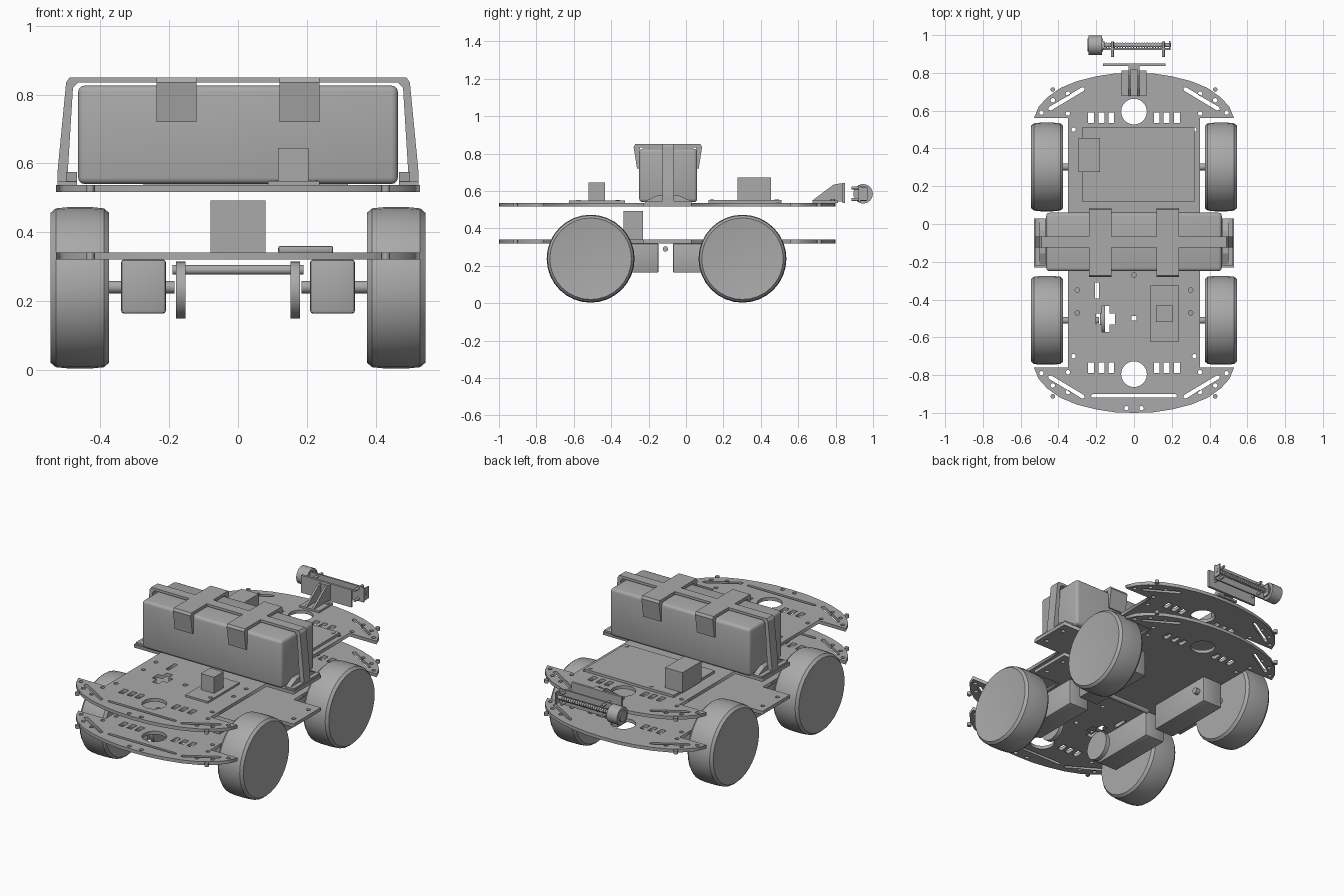
import bpy, bmesh, math
from mathutils import Matrix, Vector

if "Cube" in bpy.data.objects:
    bpy.data.objects.remove(bpy.data.objects["Cube"], do_unlink=True)

grey = bpy.data.materials.new("plain grey")
grey.use_nodes = True
tone = (0.4, 0.4, 0.4, 1)
grey.diffuse_color = tone
grey.node_tree.nodes["Principled BSDF"].inputs["Base Color"].default_value = tone


def finish(name, bm, smooth=False):
    bmesh.ops.recalc_face_normals(bm, faces=bm.faces)
    me = bpy.data.meshes.new(name)
    bm.to_mesh(me)
    bm.free()
    ob = bpy.data.objects.new(name, me)
    bpy.context.collection.objects.link(ob)
    me.materials.append(grey)
    if smooth:
        bpy.ops.object.select_all(action='DESELECT')
        ob.select_set(True)
        bpy.context.view_layer.objects.active = ob
        bpy.ops.object.shade_smooth_by_angle(angle=math.radians(35))
    return ob


def box(name, x, y, z, bevel=0, segments=2):
    bm = bmesh.new()
    bmesh.ops.create_cube(bm, size=1)
    for v in bm.verts:
        v.co = [(a + b) / 2 + c * (b - a) for (a, b), c in zip((x, y, z), v.co)]
    if bevel:
        bmesh.ops.bevel(bm, geom=bm.edges[:], offset=bevel, segments=segments,
                        profile=0.5, affect='EDGES')
    return finish(name, bm, bevel > 0)


def rod(name, x, y, z, radius, axis='X', sides=20):
    """Cylinder along an axis; the coordinate on that axis is a range."""
    span = {'X': x, 'Y': y, 'Z': z}[axis]
    mid = [sum(c) / 2 if isinstance(c, tuple) else c for c in (x, y, z)]
    turn = {'X': Matrix.Rotation(math.pi / 2, 4, 'Y'),
            'Y': Matrix.Rotation(math.pi / 2, 4, 'X'), 'Z': Matrix()}[axis]
    bm = bmesh.new()
    bmesh.ops.create_cone(bm, cap_ends=True, segments=sides, radius1=radius, radius2=radius,
                          depth=abs(span[1] - span[0]), matrix=Matrix.Translation(mid) @ turn)
    return finish(name, bm, True)


def prism(name, points, start, end, axis):
    """Extrude a closed profile along X (points are y, z) or Y (points are x, z)."""
    bm = bmesh.new()
    place = (lambda p: (start, *p)) if axis == 'X' else (lambda p: (p[0], start, p[1]))
    face = bm.faces.new([bm.verts.new(place(p)) for p in points])
    out = bmesh.ops.extrude_face_region(bm, geom=[face])
    shift = Vector((end - start, 0, 0) if axis == 'X' else (0, end - start, 0))
    bmesh.ops.translate(bm, vec=shift, verts=[v for v in out['geom'] if isinstance(v, bmesh.types.BMVert)])
    return finish(name, bm)


# Chassis plates: one outline with cut-outs, mirrored about the middle
MID = -0.1


def circle(x, y, r, n=12):
    return [(x + r * math.cos(math.tau * i / n), y + r * math.sin(math.tau * i / n)) for i in range(n)]


def rect(x, y, w, h):
    return [(x - w / 2, y - h / 2), (x + w / 2, y - h / 2), (x + w / 2, y + h / 2), (x - w / 2, y + h / 2)]


def slot(a, b, w):
    a, b = Vector(a), Vector(b)
    d = (b - a).normalized() * w / 2
    n = Vector((-d.y, d.x))
    return [tuple(p) for p in (a + n, a - d, a - n, b - n, b + d, b + n)]


quarter = [(0.53, 0.025), (0.53, 0.03), (0.35, 0.03), (0.35, 0.56), (0.53, 0.56), (0.505, 0.62),
           (0.46, 0.67), (0.39, 0.72), (0.3, 0.757), (0.2, 0.782), (0.1, 0.797)]
quarter = [(x, y - MID) for x, y in quarter]
half = quarter + [(0, 0.9)] + [(-x, y) for x, y in reversed(quarter)]
outline = [(x, y + MID) for x, y in half + [(-x, -y) for x, y in half[:]]]

holes = []
for end in (1, -1):
    def fy(y):
        return MID + end * (y - MID)
    holes.append(circle(0, fy(0.595), 0.068, 28))
    for s in (1, -1):
        for x in (0.12, 0.172, 0.228):
            holes.append(rect(s * x, fy(0.562), 0.03, 0.056))
        holes.append(slot((s * 0.445, fy(0.61)), (s * 0.27, fy(0.715)), 0.022))
        for x, y in ((0.35, 0.585), (0.35, 0.69), (0.43, 0.655), (0.43, 0.712), (0.49, 0.59), (0.32, 0.5)):
            holes.append(circle(s * x, fy(y), 0.012))
for s in (1, -1):
    for x, y in ((0.3, -0.35), (0.3, -0.47), (0.04, -0.975), (0.49, -0.03), (0.49, -0.17)):
        holes.append(circle(s * x, y, 0.012))
holes += [circle(0, -0.27, 0.012), rect(0, -0.5, 0.024, 0.024), rect(-0.195, -0.352, 0.022, 0.085),
          slot((-0.22, -0.91), (0.22, -0.91), 0.018)]
cx, cy, a, b, l, m = -0.15, -0.503, 0.02, 0.028, 0.05, 0.07
holes.append([(cx + x, cy + y) for x, y in (
    (-a, -m), (a, -m), (a, -b), (l, -b), (l, b), (a, b), (a, m), (-a, m), (-a, b), (-l, b), (-l, -b), (-a, -b))])


def plate(name, bottom, top):
    curve = bpy.data.curves.new(name, 'CURVE')
    curve.dimensions = '2D'
    curve.fill_mode = 'BOTH'
    curve.extrude = (top - bottom) / 2
    for loop in [outline] + holes:
        sp = curve.splines.new('POLY')
        sp.points.add(len(loop) - 1)
        for p, (x, y) in zip(sp.points, loop):
            p.co = (x, y, 0, 1)
        sp.use_cyclic_u = True
    curve.materials.append(grey)
    ob = bpy.data.objects.new(name, curve)
    ob.location.z = (top + bottom) / 2
    bpy.context.collection.objects.link(ob)
    bpy.ops.object.select_all(action='DESELECT')
    ob.select_set(True)
    bpy.context.view_layer.objects.active = ob
    bpy.ops.object.convert(target='MESH')


plate("lower_plate", 0.32, 0.34)
plate("upper_plate", 0.517, 0.537)


# Wheels: a lathed tyre with a shallow dished outer face
def wheel(name, side, y):
    profile = [(0.375, 0), (0.375, 0.218), (0.39, 0.231), (0.43, 0.235), (0.49, 0.235),
               (0.53, 0.231), (0.545, 0.218), (0.52, 0)]
    bm = bmesh.new()
    vs = [bm.verts.new((side * x, y, 0.238 + r)) for x, r in profile]
    es = [bm.edges.new(pair) for pair in zip(vs, vs[1:])]
    bmesh.ops.spin(bm, geom=vs + es, cent=(0, y, 0.238), axis=(1, 0, 0), angle=math.tau,
                   steps=32, use_duplicate=False)
    bmesh.ops.remove_doubles(bm, verts=bm.verts, dist=0.0005)
    finish(name, bm, True)


# Drive units: wheel, axle and gear motor; discs on the front pair
for side, word in ((1, "left"), (-1, "right")):
    for end, y, reach in (("front", -0.51, (-0.56, -0.147)), ("back", 0.302, (-0.07, 0.352))):
        tag = f"{end}_{word}"
        wheel(tag + "_wheel", side, y)
        box(tag + "_motor", sorted((side * 0.21, side * 0.34)), reach, (0.163, 0.32), 0.008)
        rod(tag + "_axle", (side * 0.185, side * 0.4), y, 0.24, 0.018)
    rod(f"{word}_encoder_disc", (side * 0.153, side * 0.18), -0.505, 0.232, 0.083, sides=28)
rod("cross_rod", (-0.19, 0.19), -0.11, 0.29, 0.014)

# Battery case with its long strap, feet and two hooked cross straps
box("battery_case", (-0.465, 0.465), (-0.25, 0.06), (0.54, 0.826), 0.018, 3)
arch = [(0.525, 0.537), (0.525, 0.575), (0.5, 0.835), (0.49, 0.85)]
inner = [(0.465, 0.835), (0.48, 0.82), (0.495, 0.575), (0.495, 0.537)]
prism("long_strap", arch + [(-x, z) for x, z in reversed(arch)] + [(-x, z) for x, z in reversed(inner)]
      + inner, -0.125, -0.065, 'Y')
for side, word in ((1, "left"), (-1, "right")):
    prism(word + "_strap_foot", [(-0.22, 0.537), (-0.22, 0.545), (-0.155, 0.575), (-0.035, 0.575),
                                 (0.03, 0.545), (0.03, 0.537)], side * 0.468, side * 0.5, 'X')
    box(word + "_foot_plate", sorted((side * 0.468, side * 0.525)), (-0.22, 0.03), (0.535, 0.547))
    hook = [(0.165, 0.72), (0.183, 0.835), (0.175, 0.85)]
    lip = [(0.15, 0.832), (0.155, 0.72)]
    ring = hook + [(-u, z) for u, z in reversed(hook)] + [(-u, z) for u, z in reversed(lip)] + lip
    prism(word + "_cross_strap", [(u - 0.097, z) for u, z in ring], side * 0.12, side * 0.237, 'X')

# Circuit boards and their blocks
box("main_board", (-0.275, 0.32), (0.12, 0.51), (0.535, 0.552))
box("main_board_block", (-0.295, -0.18), (0.275, 0.455), (0.55, 0.672))
for x, y in ((-0.11, 0.14), (-0.11, 0.485), (0.295, 0.14), (0.295, 0.485)):
    rod("board_screw", x, y, (0.55, 0.555), 0.011, 'Z', 12)
box("sensor_board", (0.087, 0.237), (-0.625, -0.325), (0.535, 0.548))
box("sensor_block", (0.117, 0.205), (-0.52, -0.432), (0.547, 0.645))
for x, y in ((0.105, -0.365), (0.22, -0.575)):
    rod("sensor_screw", x, y, (0.547, 0.552), 0.011, 'Z', 12)
box("lower_block", (-0.08, 0.08), (-0.335, -0.23), (0.338, 0.492))
box("lower_board", (0.117, 0.277), (-0.57, -0.41), (0.338, 0.36), 0.006)

# Rear bracket: two wedge cheeks on a base with an upright plate
wedge = [(0.677, 0.537), (0.677, 0.55), (0.79, 0.635), (0.835, 0.64), (0.835, 0.55), (0.79, 0.537)]
for side in (1, -1):
    prism("bracket_cheek", wedge, side * 0.018, side * 0.03, 'X')
    rod("bracket_screw", side * 0.045, 0.785, (0.545, 0.555), 0.012, 'Z', 12)
box("bracket_base", (-0.065, 0.065), (0.677, 0.812), (0.535, 0.548))
box("bracket_back", (-0.03, 0.03), (0.815, 0.84), (0.545, 0.64))
box("mount_plate", (-0.165, 0.168), (0.836, 0.85), (0.537, 0.642))

# Rear screw drive: motor, threaded rod, rails and posts
rod("drive_motor", (-0.24, -0.17), 0.947, 0.585, 0.052, sides=24)
rod("drive_motor_cap", (-0.247, -0.165), 0.947, 0.585, 0.034)
rod("drive_screw", (-0.17, 0.195), 0.947, 0.585, 0.011)
for i in range(22):
    rod("screw_thread", (-0.15 + i * 0.0145, -0.144 + i * 0.0145), 0.947, 0.585, 0.015, sides=12)
box("drive_back_rail", (-0.165, 0.19), (0.922, 0.932), (0.54, 0.63))
for x in (-0.165, 0.185):
    box("drive_end_plate", (x, x + 0.008), (0.922, 0.97), (0.55, 0.62))
for x in (-0.115, 0.155):
    for z in (0.555, 0.617):
        rod("drive_post", x, (0.885, 0.965), z, 0.008, 'Y', 12)
